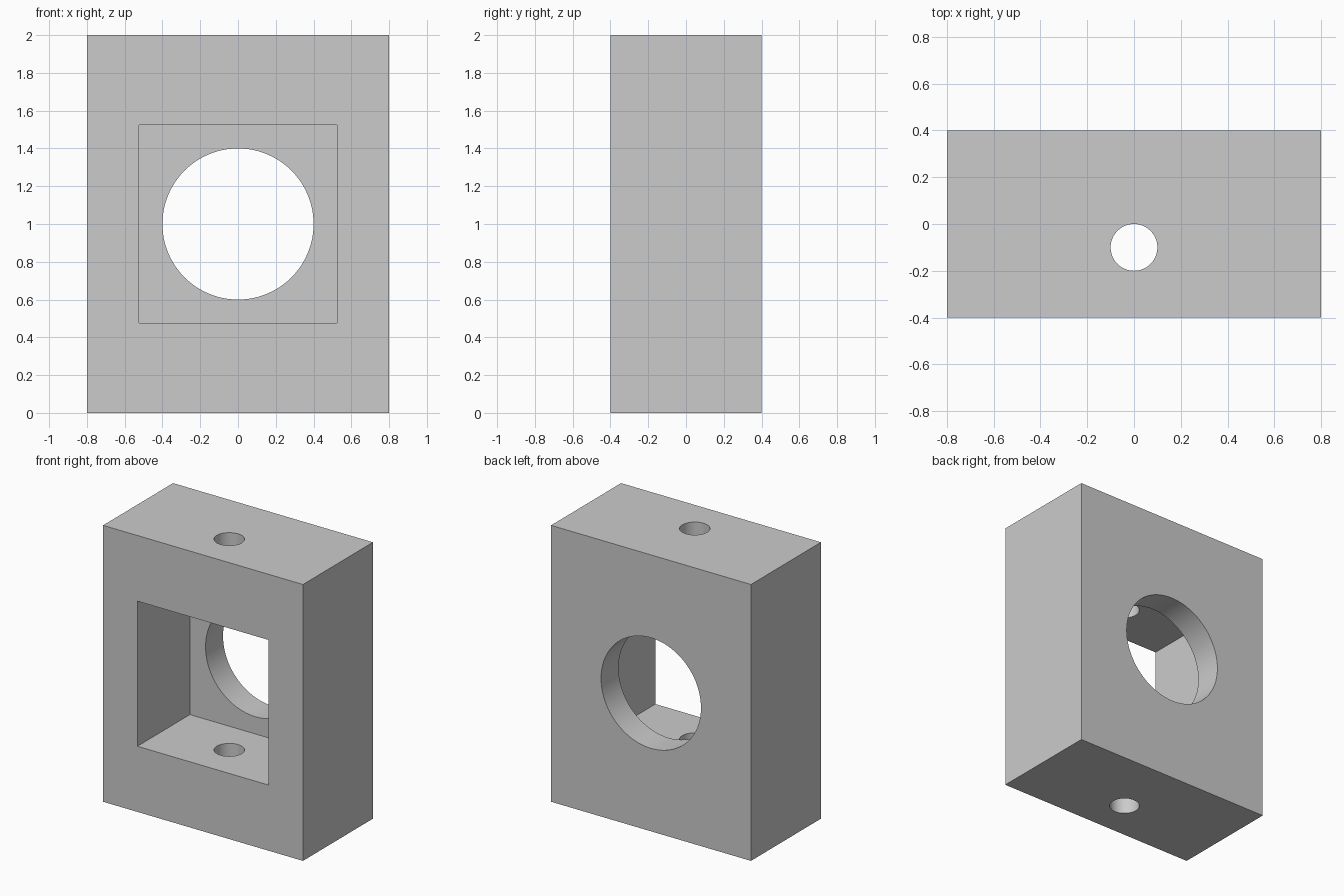
import bpy
import math

default = bpy.data.objects.get("Cube")
if default:
    bpy.data.objects.remove(default, do_unlink=True)

grey = bpy.data.materials.new("plain_grey")
grey.use_nodes = True
colour = (0.6, 0.6, 0.6, 1)
grey.diffuse_color = colour
grey.node_tree.nodes["Principled BSDF"].inputs["Base Color"].default_value = colour


def box(name, size, centre):
    bpy.ops.mesh.primitive_cube_add(size=1, location=centre)
    obj = bpy.context.object
    obj.name = name
    obj.scale = size
    bpy.ops.object.transform_apply(location=True, rotation=True, scale=True)
    obj.data.materials.append(grey)
    return obj


def rod(name, radius, length, centre, tilt=0):
    bpy.ops.mesh.primitive_cylinder_add(vertices=96, radius=radius, depth=length,
                                        location=centre, rotation=(tilt, 0, 0))
    obj = bpy.context.object
    obj.name = name
    bpy.ops.object.transform_apply(location=True, rotation=True, scale=True)
    obj.data.materials.append(grey)
    return obj


# Solid block
block = box("housing_block", (1.6, 0.8, 2), (0, 0, 1))

# Square front pocket, round rear opening, vertical pin hole
cutters = [
    box("pocket_cutter", (1.05, 1, 1.05), (0, -0.3, 1)),
    rod("rear_opening_cutter", 0.4, 0.8, (0, 0.3, 1), math.pi / 2),
    rod("pin_hole_cutter", 0.1, 2.4, (0, -0.1, 1)),
]
for cutter in cutters:
    cutter.hide_render = True
    cut = block.modifiers.new(cutter.name, "BOOLEAN")
    cut.operation = "DIFFERENCE"
    cut.solver = "EXACT"
    cut.object = cutter

# Apply the cuts, then discard the cutters
bpy.ops.object.select_all(action="DESELECT")
block.select_set(True)
bpy.context.view_layer.objects.active = block
for name in [m.name for m in block.modifiers]:
    bpy.ops.object.modifier_apply(modifier=name)
for cutter in cutters:
    bpy.data.objects.remove(cutter, do_unlink=True)

# Smooth bores with crisp edges
bpy.ops.object.shade_smooth_by_angle(angle=math.radians(30))
